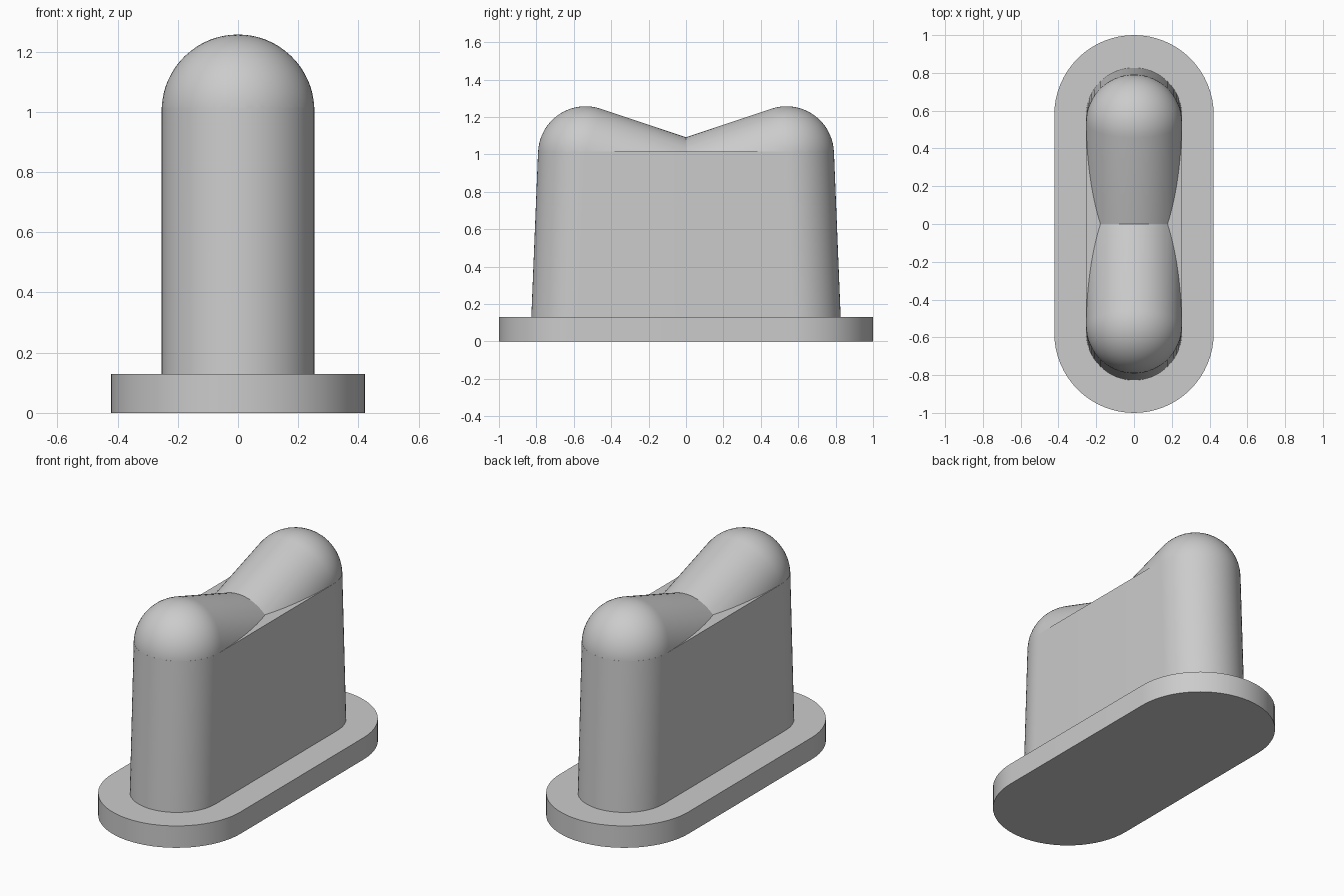
import bpy, bmesh, math
from mathutils import Matrix, Vector

cube = bpy.data.objects.get("Cube")
if cube:
    bpy.data.objects.remove(cube, do_unlink=True)

grey = bpy.data.materials.new("plain grey")
grey.use_nodes = True
colour = (0.6, 0.6, 0.6, 1)
grey.diffuse_color = colour
grey.node_tree.nodes["Principled BSDF"].inputs["Base Color"].default_value = colour

BODY_R = 0.254     # half width of the body and its rounded ends
SHOULDER = 1.015   # height where the domed top begins
DOME_Y = 0.537     # centre of each dome
DOME_Z = 1.003
SLOPE = 0.334      # fall of the ridges toward the middle


def finish(name, bm):
    bmesh.ops.recalc_face_normals(bm, faces=bm.faces)
    mesh = bpy.data.meshes.new(name)
    bm.to_mesh(mesh)
    bm.free()
    obj = bpy.data.objects.new(name, mesh)
    bpy.context.collection.objects.link(obj)
    mesh.materials.append(grey)
    bpy.ops.object.select_all(action='DESELECT')
    obj.select_set(True)
    bpy.context.view_layer.objects.active = obj
    bpy.ops.object.shade_smooth_by_angle(angle=math.radians(30))
    return obj


def stadium(bm, radius, centre, z, steps=32):
    """Ring of vertices around an oblong with round ends along y."""
    ring = []
    for end in (0, 1):
        for i in range(steps + 1):
            a = math.pi * (end + i / steps)
            y = centre * (1 - 2 * end) + radius * math.sin(a)
            ring.append(bm.verts.new((radius * math.cos(a), y, z)))
    return ring


def oblong(name, radius, low, high):
    """Solid between two oblong rings, each given as (end centre, height)."""
    bm = bmesh.new()
    a = stadium(bm, radius, *low)
    b = stadium(bm, radius, *high)
    bm.faces.new(a)
    bm.faces.new(b)
    for i in range(len(a)):
        j = (i + 1) % len(a)
        bm.faces.new((a[i], a[j], b[j], b[i]))
    return finish(name, bm)


# Flange and tapered body
oblong("base_flange", 0.422, (0.578, 0), (0.578, 0.13))
oblong("body", BODY_R, (0.573, 0.13), (DOME_Y, SHOULDER))

# Domed end running into a sloping round ridge
bm = bmesh.new()
bmesh.ops.create_uvsphere(bm, u_segments=64, v_segments=32, radius=BODY_R)
inner = [v for v in bm.verts if v.co.z < -0.001]
bmesh.ops.delete(bm, geom=inner, context='VERTS')
axis = Vector((0, 1, SLOPE)).normalized()
turn = Vector((0, 0, 1)).rotation_difference(axis).to_matrix().to_4x4()
place = Matrix.Translation((0, DOME_Y, DOME_Z)) @ turn
bmesh.ops.transform(bm, matrix=place, verts=bm.verts)
rim = [e for e in bm.edges if e.is_boundary]
new = bmesh.ops.extrude_edge_only(bm, edges=rim)["geom"]
for v in new:
    if isinstance(v, bmesh.types.BMVert):
        v.co -= axis * (v.co.y / axis.y)   # slide along the ridge to the middle
bmesh.ops.bisect_plane(bm, geom=bm.verts[:] + bm.edges[:] + bm.faces[:],
                       plane_co=(0, 0, SHOULDER), plane_no=(0, 0, 1), clear_inner=True)
ridge = finish("domed_ridges", bm)
mirror = ridge.modifiers.new("Mirror", 'MIRROR')
mirror.use_axis = (False, True, False)
mirror.use_mirror_merge = False
